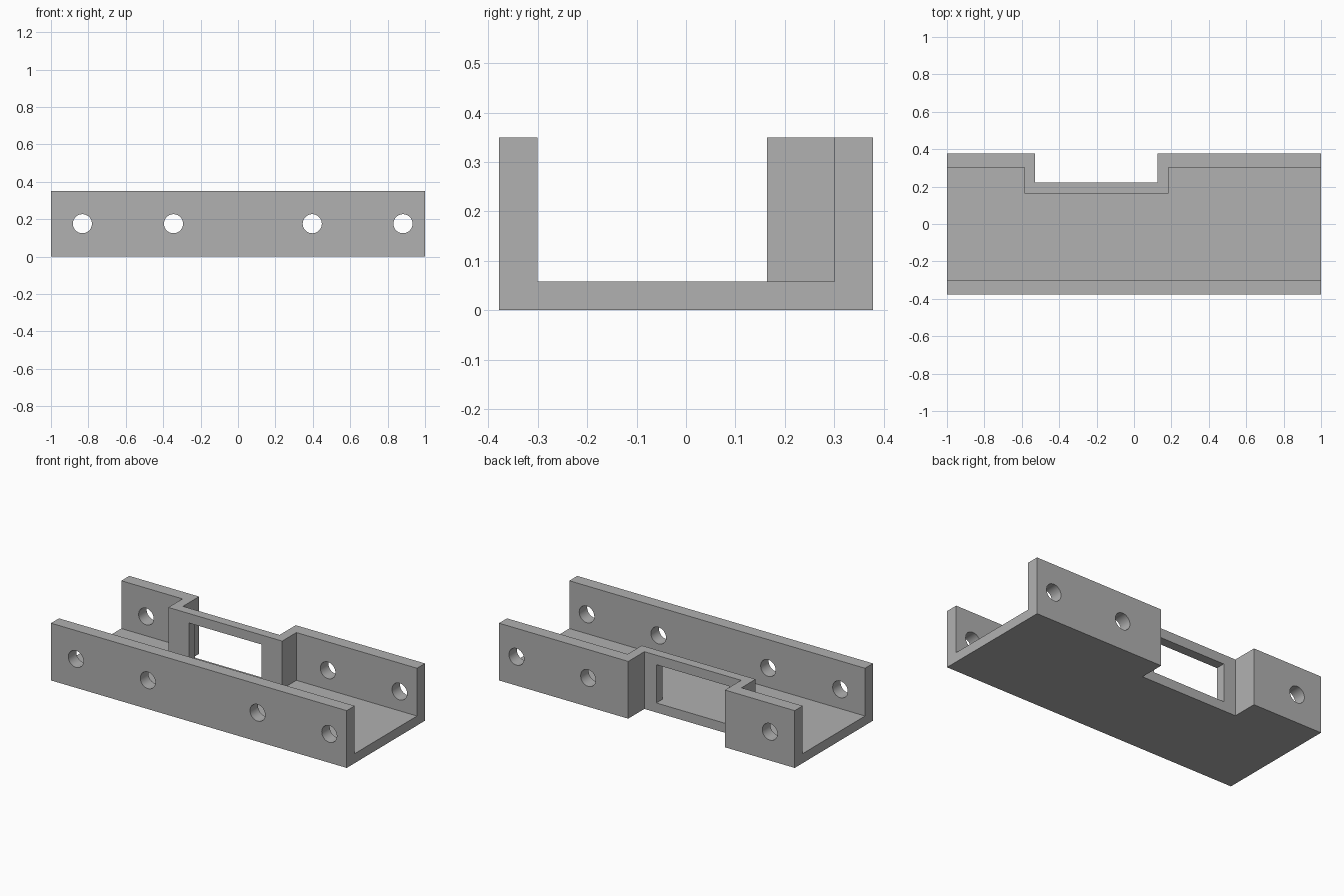
import bpy, bmesh, math

if "Cube" in bpy.data.objects:
    bpy.data.objects.remove(bpy.data.objects["Cube"], do_unlink=True)

# Main dimensions
HALF_X, HALF_Y, HEIGHT = 1.0, 0.378, 0.35
SIDE, FLOOR = 0.077, 0.058
NOTCH_LEFT, NOTCH_RIGHT, NOTCH_Y = 0.126, -0.528, 0.222
HOLES_X = (-0.832, -0.345, 0.397, 0.882)
HOLE_Z, HOLE_R = 0.176, 0.051
OVER = 0.1

grey = bpy.data.materials.new("plain grey")
grey.use_nodes = True
colour = (0.44, 0.44, 0.44, 1)
grey.diffuse_color = colour
grey.node_tree.nodes["Principled BSDF"].inputs["Base Color"].default_value = colour


def finish(name, bm):
    bmesh.ops.recalc_face_normals(bm, faces=bm.faces)
    mesh = bpy.data.meshes.new(name)
    bm.to_mesh(mesh)
    bm.free()
    mesh.materials.append(grey)
    obj = bpy.data.objects.new(name, mesh)
    bpy.context.collection.objects.link(obj)
    return obj


def prism(name, outline, z0, z1):
    bm = bmesh.new()
    base = bm.faces.new([bm.verts.new((x, y, z0)) for x, y in outline])
    up = bmesh.ops.extrude_face_region(bm, geom=[base])["geom"]
    for v in up:
        if isinstance(v, bmesh.types.BMVert):
            v.co.z = z1
    return finish(name, bm)


def notched(end, front, back, left, right, notch_y):
    """Plan outline with a step inward along the back edge."""
    return [(-end, front), (end, front), (end, back), (left, back),
            (left, notch_y), (right, notch_y), (right, back), (-end, back)]


# Channel body with the stepped back
channel = prism("channel_bracket",
                notched(HALF_X, -HALF_Y, HALF_Y, NOTCH_LEFT, NOTCH_RIGHT, NOTCH_Y),
                0, HEIGHT)

# Open trough inside the walls
cutters = [prism("trough_cutter",
                 notched(HALF_X + OVER, SIDE - HALF_Y, HALF_Y - SIDE,
                         NOTCH_LEFT + FLOOR, NOTCH_RIGHT - FLOOR, NOTCH_Y - FLOOR),
                 FLOOR, HEIGHT + OVER)]

# Rectangular window in the stepped wall, level with the floor
w0, w1 = -0.446, 0.045
cutters.append(prism("window_cutter", [(w0, 0), (w1, 0), (w1, HALF_Y), (w0, HALF_Y)],
                     FLOOR, HEIGHT - FLOOR))

# Round bolt holes through both walls
for x in HOLES_X:
    bpy.ops.mesh.primitive_cylinder_add(vertices=48, radius=HOLE_R, depth=1,
                                        location=(x, 0, HOLE_Z),
                                        rotation=(math.pi / 2, 0, 0))
    drill = bpy.context.object
    drill.name = "bolt_hole_cutter"
    drill.data.materials.append(grey)
    cutters.append(drill)

bpy.ops.object.select_all(action="DESELECT")
bpy.context.view_layer.objects.active = channel
channel.select_set(True)
for cutter in cutters:
    cutter.hide_render = True
    mod = channel.modifiers.new("cut", "BOOLEAN")
    mod.operation = "DIFFERENCE"
    mod.solver = "EXACT"
    mod.object = cutter
    bpy.ops.object.modifier_apply(modifier=mod.name)
    bpy.data.objects.remove(cutter, do_unlink=True)

bpy.ops.object.shade_smooth_by_angle(angle=math.radians(30))
